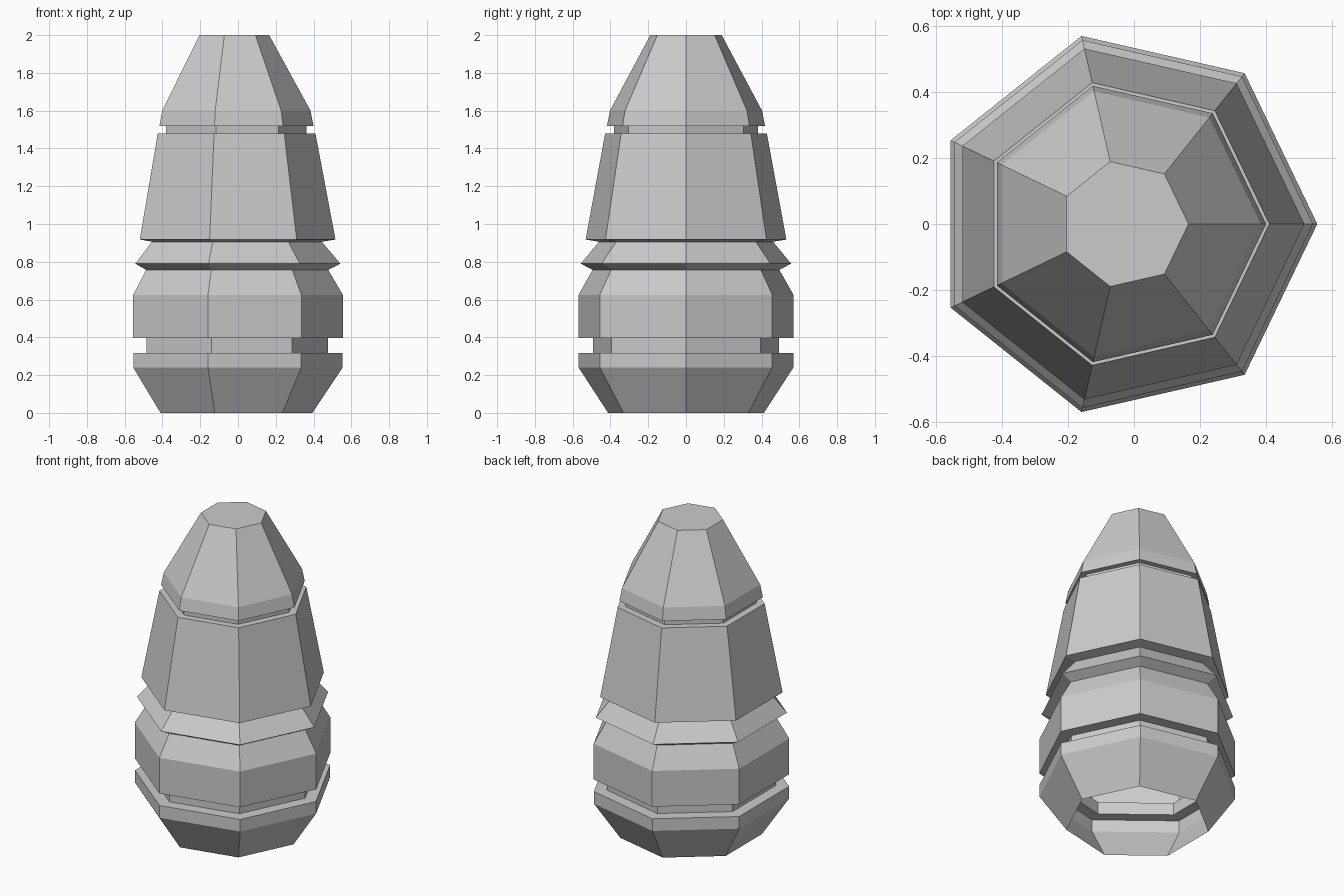
import bpy, bmesh, math

if "Cube" in bpy.data.objects:
    bpy.data.objects.remove(bpy.data.objects["Cube"])

SIDES = 7
AXIS_X = -0.029  # heptagon axis, so the bounding box is centred on x = 0

# Corner radius and height, from the open bottom rim to the flat tip
profile = [
    (0.423, 0.0), (0.583, 0.24), (0.583, 0.318),     # tapered base
    (0.505, 0.318), (0.505, 0.396),                  # lower groove
    (0.584, 0.396), (0.584, 0.625), (0.507, 0.757),  # wide band
    (0.571, 0.79), (0.473, 0.906),                   # flared collar
    (0.545, 0.918), (0.439, 1.48),                   # tapered body
    (0.391, 1.48), (0.391, 1.52),                    # upper groove
    (0.429, 1.52), (0.413, 1.60), (0.194, 2.0),      # nose
]

bm = bmesh.new()
rings = []
for r, z in profile:
    ring = []
    for i in range(SIDES):
        a = 2 * math.pi * i / SIDES
        ring.append(bm.verts.new((AXIS_X + r * math.cos(a), r * math.sin(a), z)))
    rings.append(ring)

# Flat side panels
for low, high in zip(rings, rings[1:]):
    for i in range(SIDES):
        j = (i + 1) % SIDES
        bm.faces.new((low[i], low[j], high[j], high[i]))

# Flat tip; the bottom stays open to the hollow inside
bm.faces.new(rings[-1])

mesh = bpy.data.meshes.new("faceted_shell")
bm.to_mesh(mesh)
bm.free()
bpy.context.collection.objects.link(bpy.data.objects.new("faceted_shell", mesh))
